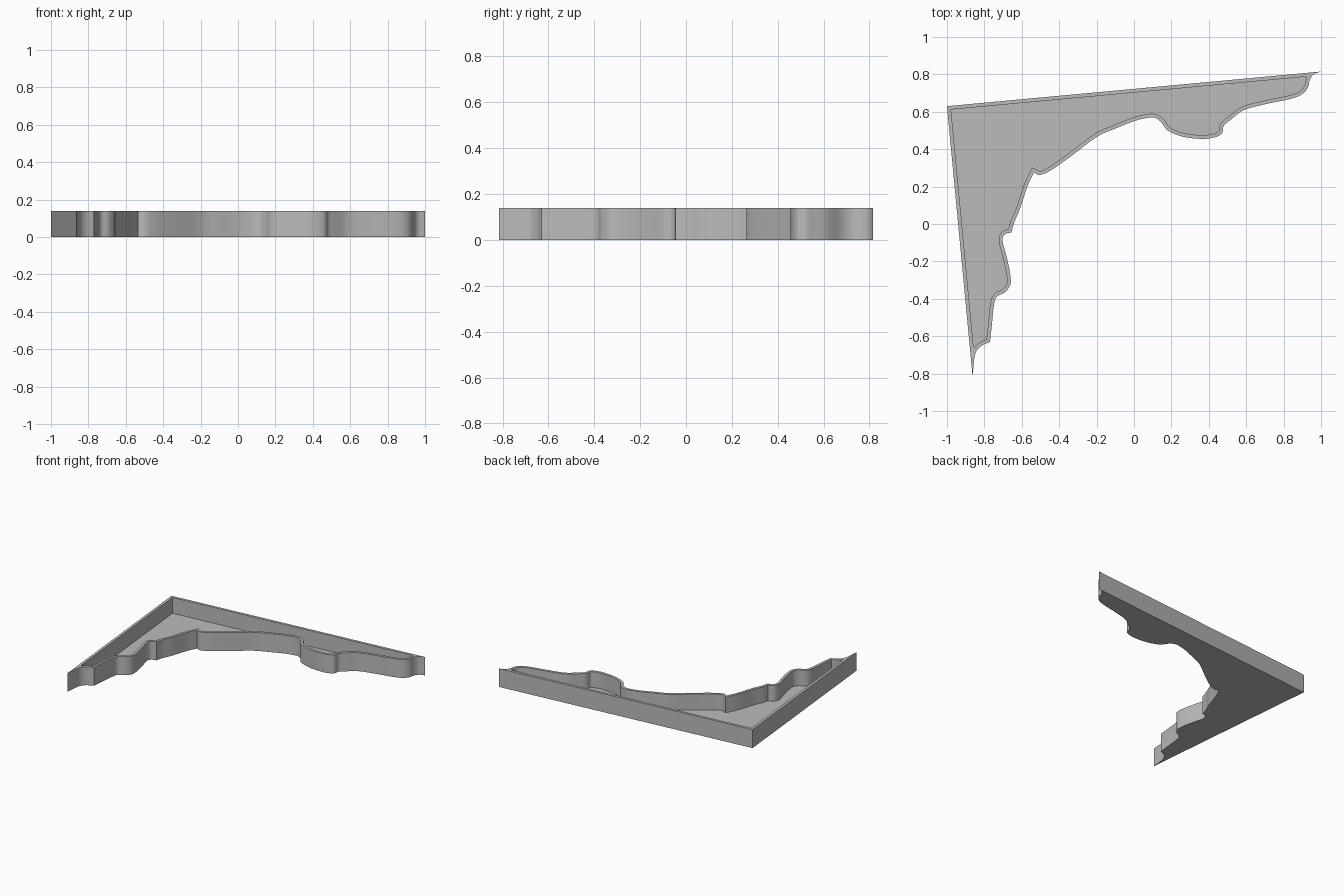
import bpy, bmesh, math
from mathutils import Vector
from mathutils.geometry import intersect_point_line

HEIGHT, FLOOR, WALL = 0.14, 0.02, 0.02

cube = bpy.data.objects.get("Cube")
if cube:
    bpy.data.objects.remove(cube, do_unlink=True)

grey = bpy.data.materials.new("plain grey")
grey.use_nodes = True
grey.diffuse_color = (0.5, 0.5, 0.5, 1)
grey.node_tree.nodes["Principled BSDF"].inputs["Base Color"].default_value = (0.5, 0.5, 0.5, 1)

# Scalloped edge, in runs that meet at sharp corners
CORNER = (-1, .63)
RUNS = [
    [(1, .815), (.96, .8), (.94, .77), (.93, .73), (.9, .695), (.84, .67), (.7, .64), (.59, .61),
     (.52, .56), (.48, .525), (.47, .485), (.43, .463), (.36, .455), (.26, .467), (.18, .5),
     (.145, .545), (.1, .57), (.01, .553), (-.1, .51), (-.2, .465), (-.34, .36), (-.44, .29),
     (-.5, .263), (-.535, .275)],
    [(-.535, .275), (-.57, .2), (-.61, .08), (-.64, .01), (-.655, -.045)],
    [(-.655, -.045), (-.69, -.055), (-.703, -.09), (-.685, -.16), (-.665, -.25), (-.66, -.32),
     (-.69, -.365), (-.735, -.39), (-.75, -.44), (-.76, -.54), (-.77, -.63)],
    [(-.77, -.63), (-.82, -.655), (-.85, -.7), (-.863, -.815)],
]


def smooth_run(points, steps=6):
    """Catmull-Rom curve through the points, without its last point."""
    p = [Vector(q) for q in points]
    p = [2 * p[0] - p[1]] + p + [2 * p[-1] - p[-2]]
    out = []
    for a, b, c, d in zip(p, p[1:], p[2:], p[3:]):
        for i in range(steps):
            t = i / steps
            out.append(0.5 * (2 * b + (c - a) * t + (2 * a - 5 * b + 4 * c - d) * t ** 2
                              + (3 * b - a - 3 * c + d) * t ** 3))
    return out


def straight(a, b, steps=60):
    return [Vector(a).lerp(Vector(b), i / steps) for i in range(steps)]


def distance_to_loop(p, loop):
    best = 9
    for a, b in zip(loop, loop[1:] + loop[:1]):
        q, t = intersect_point_line(p, a, b)
        q = Vector(a).lerp(b, min(max(t, 0), 1))
        best = min(best, (q - p).length)
    return best


def inset(loop, width):
    """Inset of a clockwise loop; points that crowd the edge are dropped."""
    result = []
    for i, p in enumerate(loop):
        d1 = (p - loop[i - 1]).normalized()
        d2 = (loop[(i + 1) % len(loop)] - p).normalized()
        n1, n2 = Vector((d1.y, -d1.x)), Vector((d2.y, -d2.x))
        q = p + (n1 + n2) * width / max(1 + n1.dot(n2), 0.2)
        if distance_to_loop(q, loop) > width * 0.96:
            result.append(q)
    return result


outer = straight(CORNER, RUNS[0][0])
for run in RUNS:
    outer += smooth_run(run)
outer += straight(RUNS[-1][-1], CORNER)
inner = inset(outer, WALL)

bm = bmesh.new()


def ring(loop, z):
    return [bm.verts.new((p.x, p.y, z)) for p in loop]


def wall(low, high):
    for i in range(len(low)):
        j = (i + 1) % len(low)
        bm.faces.new((low[i], low[j], high[j], high[i]))


# Outer wall and underside
base, top = ring(outer, 0), ring(outer, HEIGHT)
wall(base, top)
bm.faces.new(base)
# Inner wall and recessed floor
floor, lip = ring(inner, FLOOR), ring(inner, HEIGHT)
wall(floor, lip)
bm.faces.new(floor)
# Flat rim between both walls
rim_edges = [bm.edges.get((r[i - 1], r[i])) for r in (top, lip) for i in range(len(r))]
bmesh.ops.triangle_fill(bm, use_beauty=True, use_dissolve=False, edges=rim_edges)
bmesh.ops.recalc_face_normals(bm, faces=bm.faces)

mesh = bpy.data.meshes.new("corner_tray")
bm.to_mesh(mesh)
bm.free()
mesh.materials.append(grey)
tray = bpy.data.objects.new("corner_tray", mesh)
bpy.context.collection.objects.link(tray)
bpy.context.view_layer.objects.active = tray
tray.select_set(True)
bpy.ops.object.shade_smooth_by_angle(angle=math.radians(30))
